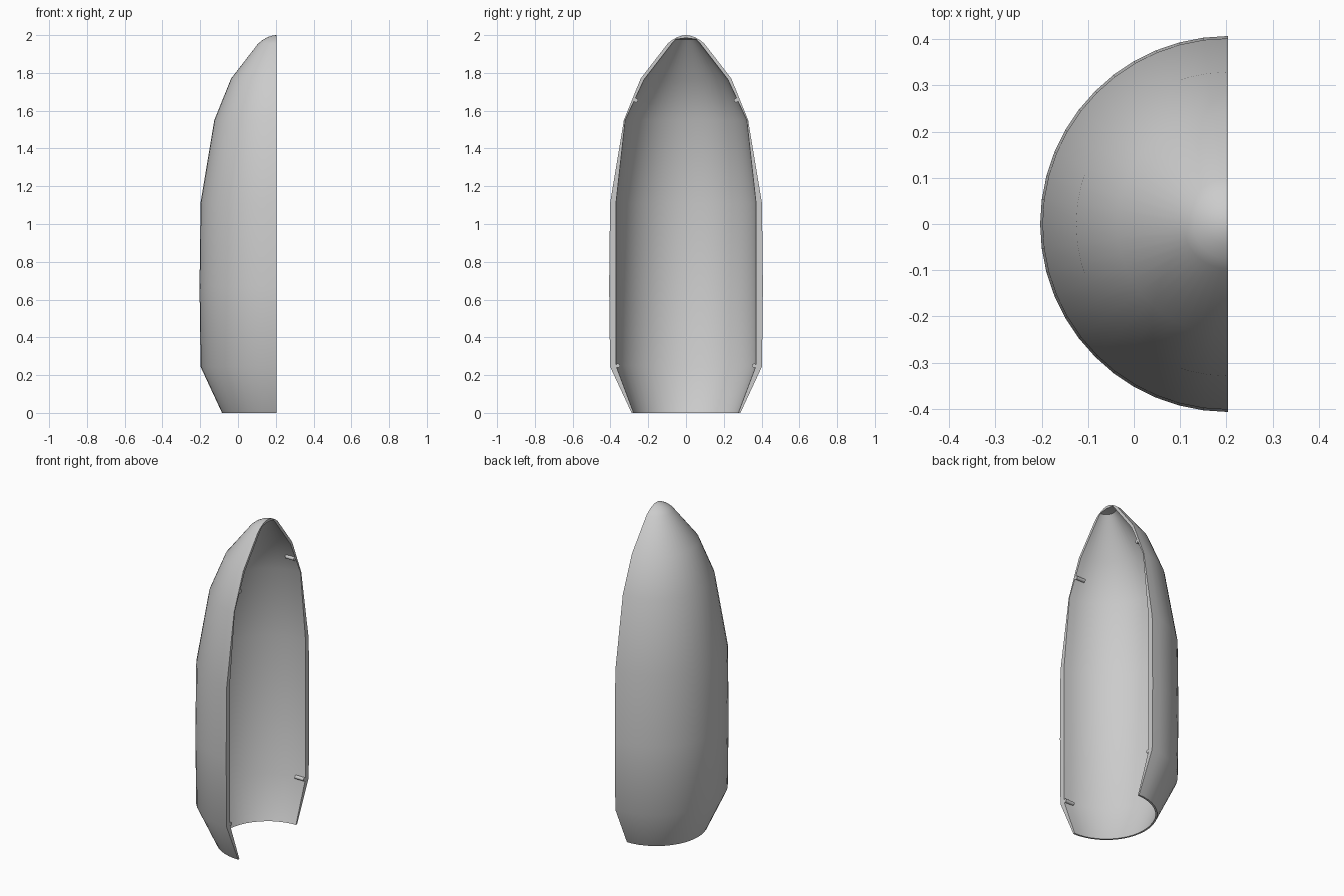
import bpy, bmesh, math

if "Cube" in bpy.data.objects:
    bpy.data.objects.remove(bpy.data.objects["Cube"])

AXIS_X = 0.2035
SEGMENTS = 24


def finish(bm, name):
    mesh = bpy.data.meshes.new(name)
    bm.to_mesh(mesh)
    bm.free()
    obj = bpy.data.objects.new(name, mesh)
    bpy.context.collection.objects.link(obj)
    bpy.ops.object.select_all(action='DESELECT')
    obj.select_set(True)
    bpy.context.view_layer.objects.active = obj
    bpy.ops.object.shade_smooth_by_angle(angle=math.radians(40))
    return obj


# Half shell: closed wall section (radius, height) turned through 180 degrees
outer = [(0.288, 0), (0.402, 0.245), (0.407, 0.67), (0.402, 1.11), (0.329, 1.55),
         (0.240, 1.77), (0.097, 1.955), (0.075, 1.973), (0.045, 1.99), (0.02, 1.998), (0, 2.0)]
inner = [(0, 1.985), (0.055, 1.978), (0.075, 1.955), (0.222, 1.765), (0.322, 1.55),
         (0.371, 1.11), (0.371, 0.25), (0.277, 0)]
bm = bmesh.new()
section = [bm.verts.new((AXIS_X, -r, z)) for r, z in outer + inner]
edges = [bm.edges.new((a, b)) for a, b in zip(section, section[1:] + section[:1])]
rim_start = bm.faces.new(section)
result = bmesh.ops.spin(bm, geom=edges, cent=(AXIS_X, 0, 0), axis=(0, 0, -1),
                        angle=math.pi, steps=SEGMENTS)
bmesh.ops.remove_doubles(bm, verts=bm.verts, dist=0.0001)
# Close the second cut rim
bmesh.ops.holes_fill(bm, edges=[e for e in bm.edges if e.is_boundary], sides=0)
bmesh.ops.recalc_face_normals(bm, faces=bm.faces)
finish(bm, "half_fairing_shell")


# Alignment pins beside the cut rim
def pin(name, y, z, length=0.06, radius=0.011):
    bm = bmesh.new()
    bmesh.ops.create_cone(bm, cap_ends=True, segments=16, radius1=radius,
                          radius2=radius, depth=length)
    obj = finish(bm, name)
    obj.rotation_euler = (0, math.pi / 2, 0)
    obj.location = (AXIS_X - length / 2, y, z)


for side, label in ((-1, "front"), (1, "back")):
    pin(f"upper_pin_{label}", side * 0.265, 1.655)
    pin(f"lower_pin_{label}", side * 0.361, 0.25)
